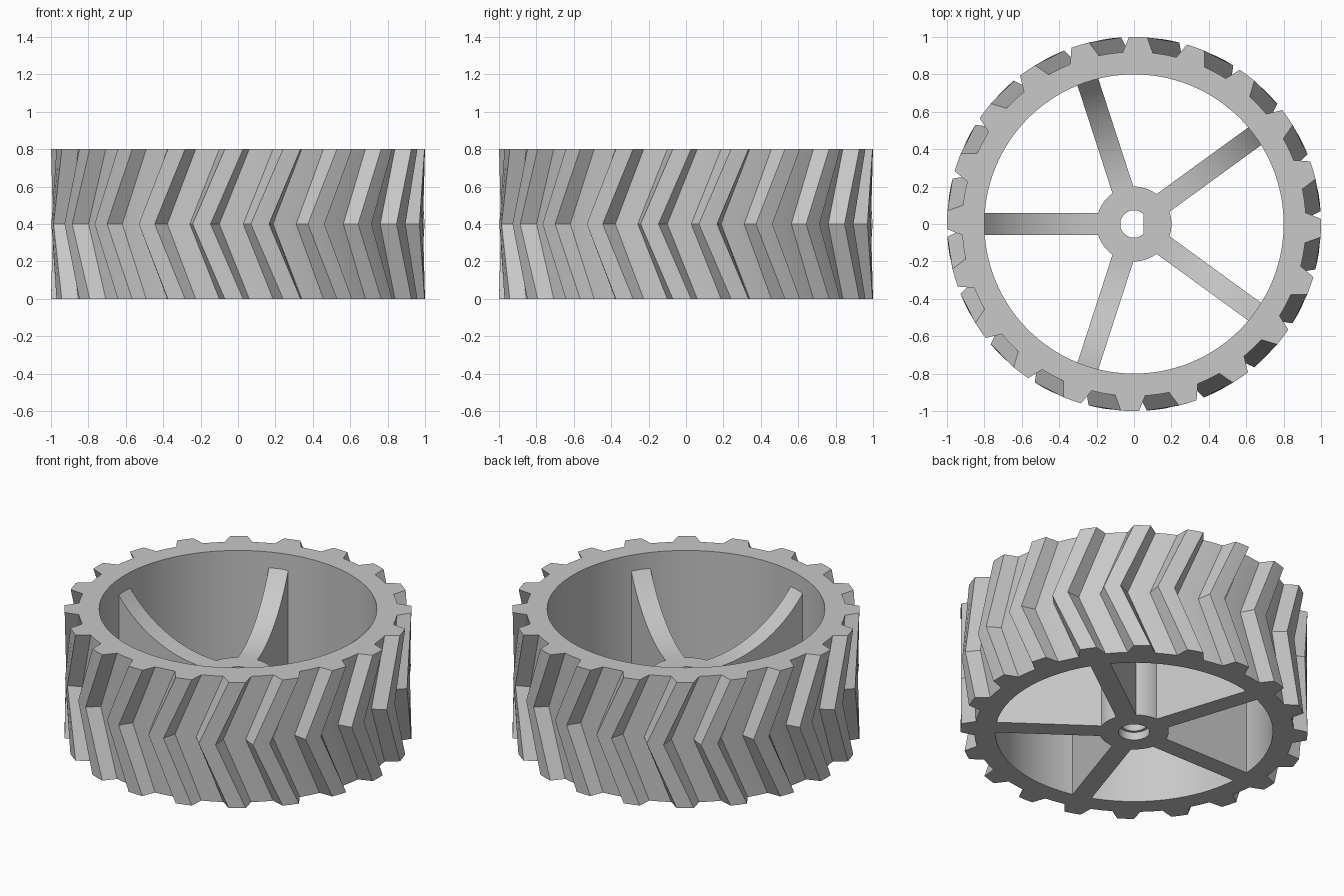
import bpy
import bmesh
from math import cos, sin, radians, sqrt, pi

cube = bpy.data.objects.get("Cube")
if cube:
    bpy.data.objects.remove(cube, do_unlink=True)

HEIGHT = 0.8
HUB_R, HUB_H = 0.2, 0.4
BORE_R = 0.8

grey = bpy.data.materials.new("light grey plastic")
grey.use_nodes = True
grey.diffuse_color = (0.58, 0.58, 0.58, 1)
grey.node_tree.nodes["Principled BSDF"].inputs["Base Color"].default_value = grey.diffuse_color


def finish(bm, name, angle=25):
    bmesh.ops.recalc_face_normals(bm, faces=bm.faces)
    mesh = bpy.data.meshes.new(name)
    bm.to_mesh(mesh)
    bm.free()
    mesh.materials.append(grey)
    obj = bpy.data.objects.new(name, mesh)
    bpy.context.collection.objects.link(obj)
    bpy.ops.object.select_all(action='DESELECT')
    bpy.context.view_layer.objects.active = obj
    obj.select_set(True)
    bpy.ops.object.shade_smooth_by_angle(angle=radians(angle))
    return obj


def closed_loft(name, loops, angle=25):
    """Bridge equal-length loops in turn, and the last back to the first."""
    bm = bmesh.new()
    rings = [[bm.verts.new(p) for p in loop] for loop in loops]
    for a, b in zip(rings, rings[1:] + rings[:1]):
        for i in range(len(a)):
            j = (i + 1) % len(a)
            bm.faces.new((a[i], a[j], b[j], b[i]))
    return finish(bm, name, angle)


def circle(r, z, n, start=0.0, flat=9.0):
    """Circle of points; flat cuts it off at that x."""
    angles = [start + 2 * pi * i / n for i in range(n)]
    return [(min(r * cos(a), flat), r * sin(a), z) for a in angles]


# Rim with chevron tread: one tooth is (angle, radius) pairs repeated around
TEETH = 20
TOOTH = [(-5, .92), (-2.8, 1), (0, 1), (2.8, 1), (5, .92), (9, .92)]
CENTRE, TWIST = -1.25, 10


def tread_loop(z, turn):
    points = []
    for k in range(TEETH):
        for offset, r in TOOTH:
            a = radians(k * 360 / TEETH + offset + CENTRE - turn)
            points.append((r * cos(a), r * sin(a), z))
    return points


count = TEETH * len(TOOTH)
bore_start = radians(CENTRE - 6)
closed_loft("treaded_rim", [
    tread_loop(0, 0),
    tread_loop(HEIGHT / 2, TWIST),
    tread_loop(HEIGHT, 0),
    circle(BORE_R, HEIGHT, count, bore_start),
    circle(BORE_R, 0, count, bore_start),
], angle=12)

# Hub with a D-shaped shaft hole and a shallow round recess below
SEG = 72
closed_loft("hub", [
    circle(HUB_R, 0, SEG),
    circle(HUB_R, HUB_H, SEG),
    circle(0.073, HUB_H, SEG, flat=0.05),
    circle(0.073, 0.05, SEG, flat=0.05),
    circle(0.09, 0.05, SEG),
    circle(0.09, 0, SEG),
])

# Spokes: upright webs whose top sweeps up in an arc from hub to rim
ARC_R = 0.75
SPOKE_W = 0.117
STEPS = 24


def spoke(name, direction):
    r0, r1 = 0.185, 0.81
    profile = [(r1, 0), (r0, 0)]
    for i in range(STEPS + 1):
        r = r0 + (r1 - r0) * i / STEPS
        run = max(r - HUB_R, 0)
        profile.append((r, HUB_H + ARC_R - sqrt(ARC_R ** 2 - run ** 2)))
    bm = bmesh.new()
    c, s = cos(direction), sin(direction)
    sides = []
    for w in (-SPOKE_W / 2, SPOKE_W / 2):
        sides.append([bm.verts.new((r * c - w * s, r * s + w * c, z)) for r, z in profile])
    a, b = sides
    bm.faces.new(a)
    bm.faces.new(b[::-1])
    for i in range(len(a)):
        j = (i + 1) % len(a)
        bm.faces.new((a[i], b[i], b[j], a[j]))
    return finish(bm, name)


for k in range(5):
    spoke(f"spoke_{k + 1}", radians(36 + 72 * k))
